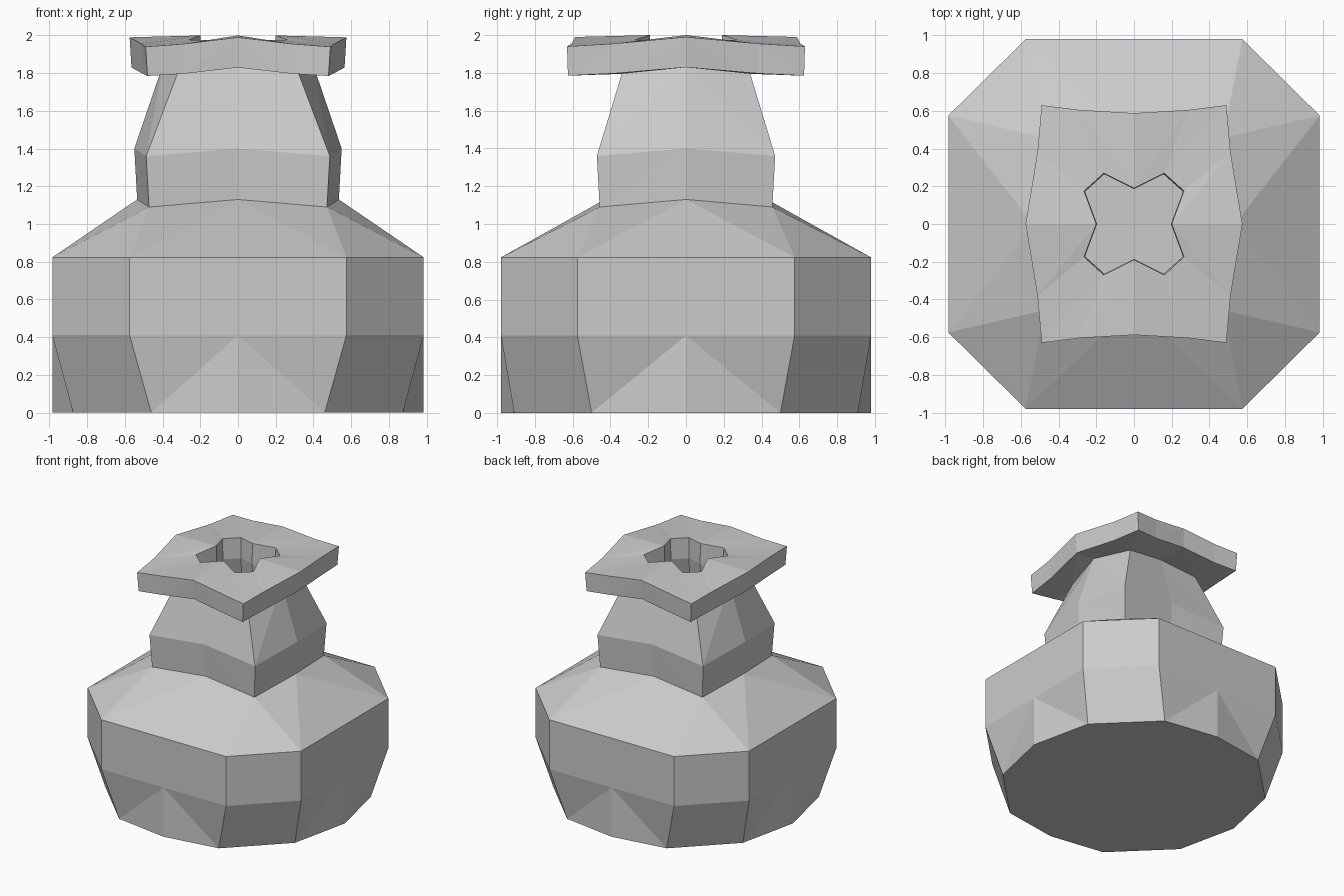
import bpy
import bmesh

# Remove the default cube
cube = bpy.data.objects.get("Cube")
if cube:
    bpy.data.objects.remove(cube, do_unlink=True)

# Single stone-like grey
grey = bpy.data.materials.new("plain grey")
grey.use_nodes = True
GREY = (0.6, 0.6, 0.6, 1.0)
grey.diffuse_color = GREY
grey.node_tree.nodes["Principled BSDF"].inputs["Base Color"].default_value = GREY


def ring(z_mid, z_corner, side, front, a, b=None, c=None, drop=0.0):
    """Mirror a quarter outline (side middle, a, corner c, b, front middle)."""
    b = b or a
    c = c or ((a[0] + b[0]) / 2, (a[1] + b[1]) / 2)
    quarter = [(side, 0, z_mid), (*a, z_corner), (*c, z_corner - drop),
               (*b, z_corner), (0, front, z_mid)]
    half = quarter + [(-x, y, z) for x, y, z in reversed(quarter[:-1])]
    return half + [(x, -y, z) for x, y, z in reversed(half[1:-1])]


def loft(name, rings, cap_bottom=False, cap_top=False):
    """Skin the rings upward; creases run from outline corners to side middles."""
    bm = bmesh.new()
    loops = [[bm.verts.new(p) for p in r] for r in rings]
    count = len(loops[0])
    for low, up in zip(loops, loops[1:]):
        for k in range(count):
            n = (k + 1) % count
            if k % 4 < 2:
                bm.faces.new((low[k], low[n], up[k]))
                bm.faces.new((low[n], up[n], up[k]))
            else:
                bm.faces.new((low[k], low[n], up[n]))
                bm.faces.new((low[k], up[n], up[k]))
    if cap_bottom:
        bm.faces.new(list(reversed(loops[0])))
    if cap_top:
        bm.faces.new(loops[-1])
    bmesh.ops.remove_doubles(bm, verts=bm.verts[:], dist=0.0005)
    mesh = bpy.data.meshes.new(name)
    bm.to_mesh(mesh)
    bm.free()
    mesh.materials.append(grey)
    obj = bpy.data.objects.new(name, mesh)
    bpy.context.scene.collection.objects.link(obj)
    return obj


# Shared joints between the parts
neck_base = ring(1.13, 1.09, 0.535, 0.43, (0.472, 0.457))
neck_top = ring(1.84, 1.795, 0.40, 0.315, (0.322, 0.34))

# Wide faceted belly and sloping shoulder
belly = dict(side=0.985, front=0.98, a=(0.985, 0.575), b=(0.575, 0.98))
loft("body", [
    ring(0, 0, 0.985, 0.98, (0.875, 0.50), (0.46, 0.91)),
    ring(0.41, 0.41, **belly),
    ring(0.823, 0.823, **belly),
    neck_base,
], cap_bottom=True)

# Square neck, tapering towards the rim
loft("neck", [
    neck_base,
    ring(1.40, 1.36, 0.55, 0.445, (0.487, 0.472)),
    neck_top,
])


# Flared rim slab with a notched opening leading into the hollow neck
def opening(z, spread, dip):
    return ring(z, z - dip, 0.2 * spread, 0.19 * spread,
                (0.265 * spread, 0.175 * spread), (0.16 * spread, 0.27 * spread))


loft("rim", [
    neck_top,
    ring(1.83, 1.797, 0.565, 0.58, (0.505, 0.38), (0.285, 0.60), (0.48, 0.625), 0.012),
    ring(1.99, 1.955, 0.575, 0.588, (0.512, 0.38), (0.29, 0.605), (0.49, 0.63), 0.015),
    opening(2.0, 1.0, 0.025),
    opening(1.83, 0.98, 0.025),
    opening(1.40, 1.3, 0.02),
    opening(1.20, 1.3, 0.0),
], cap_top=True)
